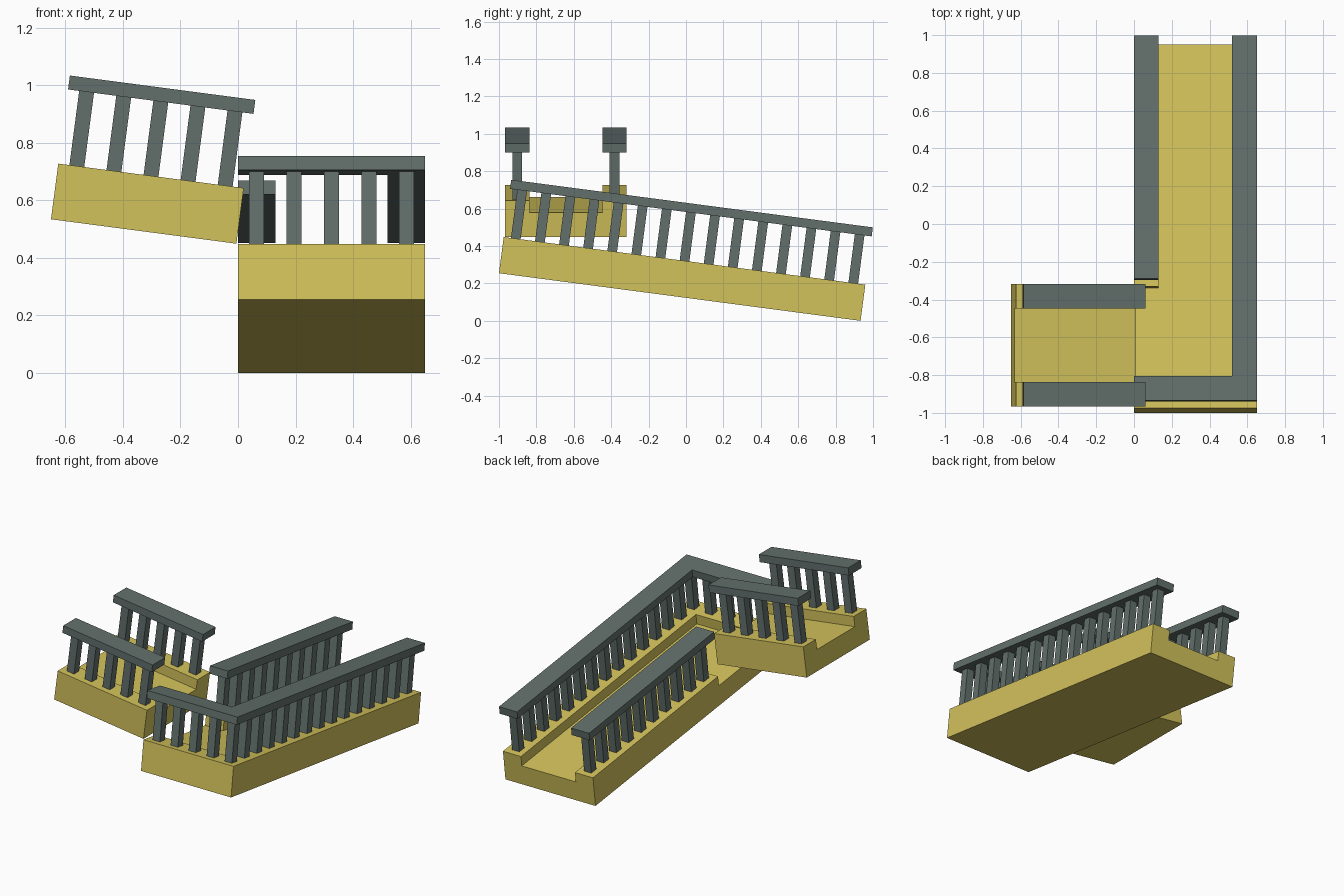
import bpy, bmesh
from math import radians
from mathutils import Matrix, Vector

if "Cube" in bpy.data.objects:
    bpy.data.objects.remove(bpy.data.objects["Cube"], do_unlink=True)

U = 0.13                      # one paving cell; every part sits on this grid
TILT = radians(7.5)
FLOOR, CURB, POST_TOP, RAIL_TOP = 1.0, 1.5, 3.5, 3.875


def material(name, rgb):
    mat = bpy.data.materials.new(name)
    mat.use_nodes = True
    mat.diffuse_color = (*rgb, 1)
    mat.node_tree.nodes["Principled BSDF"].inputs["Base Color"].default_value = (*rgb, 1)
    return mat


YELLOW = material("yellow deck", (0.65, 0.54, 0.105))
GREY = material("grey green railing", (0.122, 0.162, 0.150))


def rect(x0, y0, x1, y1):
    return [(x0, y0), (x1, y0), (x1, y1), (x0, y1)]


def prism(name, outlines, z0, z1, frame, mat):
    """Extrude outlines, given in cells, from z0 to z1 inside a tilted frame."""
    bm = bmesh.new()
    for outline in outlines:
        face = bm.faces.new([bm.verts.new((x, y, z0)) for x, y in outline])
        top = bmesh.ops.extrude_face_region(bm, geom=[face])["geom"]
        verts = [v for v in top if isinstance(v, bmesh.types.BMVert)]
        bmesh.ops.translate(bm, verts=verts, vec=Vector((0, 0, z1 - z0)))
    bmesh.ops.recalc_face_normals(bm, faces=bm.faces)
    bmesh.ops.scale(bm, verts=bm.verts, vec=(U, U, U))
    bm.transform(frame)
    mesh = bpy.data.meshes.new(name)
    bm.to_mesh(mesh)
    bm.free()
    mesh.materials.append(mat)
    obj = bpy.data.objects.new(name, mesh)
    bpy.context.collection.objects.link(obj)
    return obj


def deck(name, outline, channel, frame):
    """Solid ramp with the walking channel cut out, leaving curbs."""
    body = prism(name, [outline], 0, CURB, frame, YELLOW)
    cutter = prism(name + "_cutter", [channel], FLOOR, CURB + 1, frame, YELLOW)
    cutter.hide_render = True
    cut = body.modifiers.new("channel", "BOOLEAN")
    cut.operation, cut.solver, cut.object = "DIFFERENCE", "EXACT", cutter
    bpy.context.view_layer.objects.active = body
    bpy.ops.object.modifier_apply(modifier=cut.name)
    bpy.data.objects.remove(cutter, do_unlink=True)


def railing(name, outline, cells, frame):
    """Handrail with one square post in the middle of each cell."""
    prism(name + "_handrail", [outline], POST_TOP, RAIL_TOP, frame, GREY)
    posts = [rect(x + 0.3, y + 0.3, x + 0.7, y + 0.7) for x, y in cells]
    prism(name + "_posts", posts, CURB, POST_TOP, frame, GREY)


# Long ramp, sloping down to the back, open at its low end and on the left landing
long_frame = Matrix.Translation((0, -1, 0.2545)) @ Matrix.Rotation(-TILT, 4, "X")
deck("long_ramp", rect(0, 0, 5, 15),
     [(-1, 1), (4, 1), (4, 16), (1, 16), (1, 5), (-1, 5)], long_frame)
railing("corner_railing", [(0, 0), (5, 0), (5, 15), (4, 15), (4, 1), (0, 1)],
        [(x, 0) for x in range(5)] + [(4, y) for y in range(1, 15)], long_frame)
railing("inner_railing", rect(0, 5, 1, 15),
        [(0, y) for y in range(5, 15)], long_frame)

# Short ramp, sloping down towards the landing, open at both ends
short_frame = Matrix.Translation((-0.65, -0.967, 0.534)) @ Matrix.Rotation(TILT, 4, "Y")
deck("short_ramp", rect(0, 0, 5, 5), rect(-1, 1, 6, 4), short_frame)
for label, y in (("front", 0), ("back", 4)):
    railing(label + "_short_railing", rect(0, y, 5, y + 1),
            [(x, y) for x in range(5)], short_frame)
